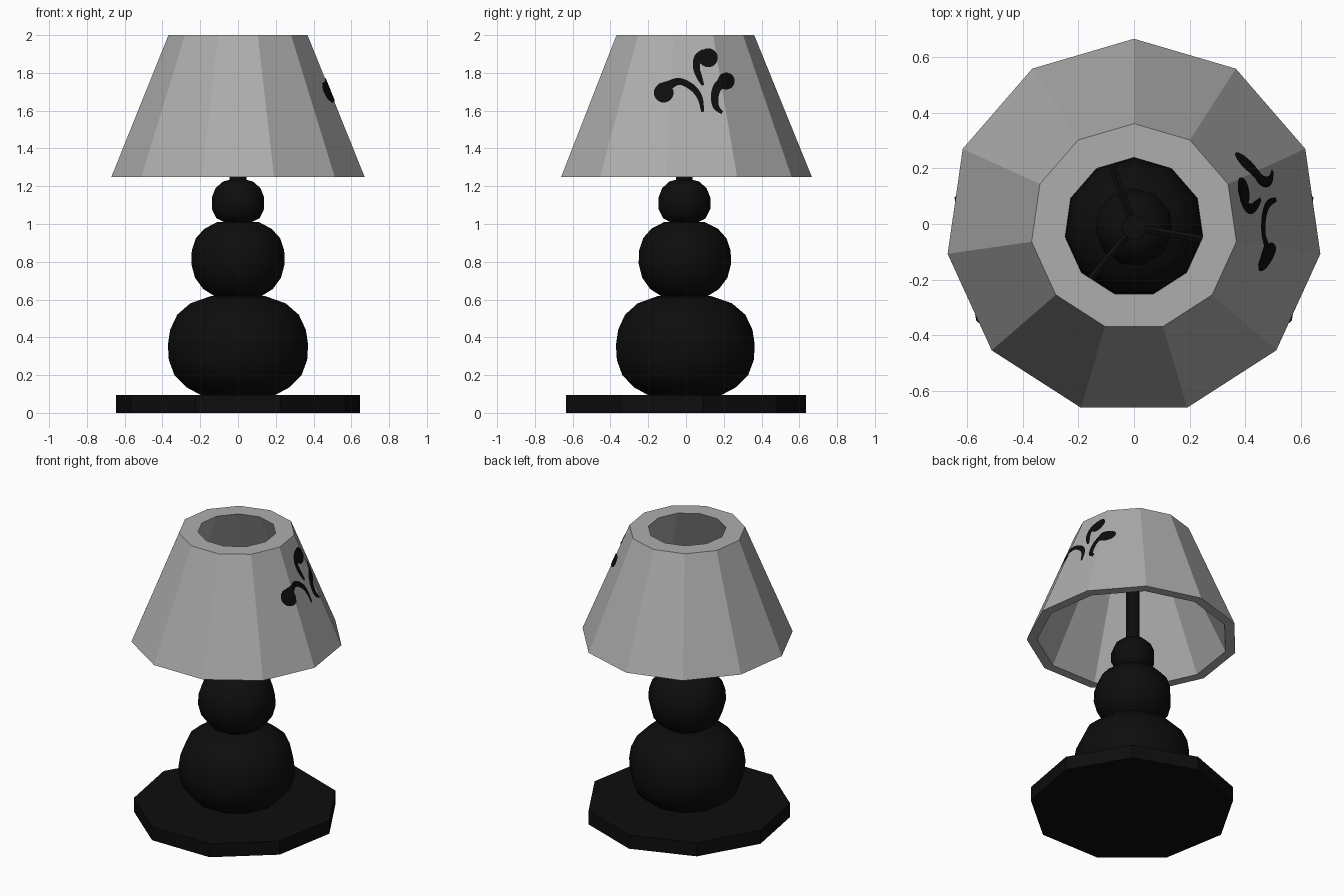
import bpy, bmesh, math
from mathutils import Vector

if "Cube" in bpy.data.objects:
    bpy.data.objects.remove(bpy.data.objects["Cube"])


def material(name, v):
    m = bpy.data.materials.new(name)
    m.diffuse_color = (v, v, v, 1)
    m.use_nodes = True
    m.node_tree.nodes["Principled BSDF"].inputs["Base Color"].default_value = m.diffuse_color
    return m


BLACK = material("black", 0.004)
GREY = material("shade_grey", 0.42)
CY = -0.011  # odd-sided rings sit slightly off centre in y


def finish(name, bm, mat, fix=True):
    if fix:
        bmesh.ops.recalc_face_normals(bm, faces=bm.faces)
    me = bpy.data.meshes.new(name)
    bm.to_mesh(me)
    bm.free()
    me.materials.append(mat)
    ob = bpy.data.objects.new(name, me)
    bpy.context.collection.objects.link(ob)
    return ob


def lathe(name, profile, n, mat, cy=CY, closed=False, smooth=False):
    """Revolve (radius, z) points into n flat sides, one corner pointing to +y."""
    bm = bmesh.new()
    rings = []
    for r, z in profile:
        rings.append([bm.verts.new((r * math.cos(a), cy + r * math.sin(a), z))
                      for a in (math.pi / 2 + math.tau * i / n for i in range(n))])
    pairs = list(zip(rings, rings[1:]))
    if closed:
        pairs.append((rings[-1], rings[0]))
    for lo, hi in pairs:
        for i in range(n):
            j = (i + 1) % n
            bm.faces.new((lo[i], lo[j], hi[j], hi[i]))
    if not closed:
        bm.faces.new(rings[0])
        bm.faces.new(rings[-1])
    ob = finish(name, bm, mat)
    if smooth:
        bpy.ops.object.select_all(action='DESELECT')
        ob.select_set(True)
        bpy.context.view_layer.objects.active = ob
        bpy.ops.object.shade_smooth_by_angle(angle=math.radians(40))
    return ob


# Base plate and stem
lathe("base_plate", [(0.655, 0), (0.655, 0.095)], 9, BLACK, cy=-0.02)
lathe("stem", [(0.045, 1.15), (0.045, 1.68)], 11, BLACK)

# Three stacked squashed balls
lathe("lower_ball", [(0.19, 0.09), (0.275, 0.135), (0.34, 0.20), (0.37, 0.28), (0.375, 0.36),
                     (0.363, 0.44), (0.325, 0.52), (0.255, 0.58), (0.14, 0.62)],
      11, BLACK, smooth=True)
lathe("middle_ball", [(0.12, 0.615), (0.185, 0.655), (0.23, 0.715), (0.25, 0.79), (0.247, 0.86),
                      (0.225, 0.925), (0.18, 0.975), (0.11, 1.01)],
      11, BLACK, smooth=True)
lathe("upper_ball", [(0.065, 1.005), (0.115, 1.03), (0.14, 1.08), (0.14, 1.14),
                     (0.12, 1.19), (0.08, 1.225), (0.04, 1.235)],
      11, BLACK, smooth=True)

# Thick-walled shade
lathe("shade", [(0.677, 1.25), (0.372, 2.0), (0.25, 2.0), (0.612, 1.25)], 11, GREY, closed=True)

# Three arms holding the shade
for k, deg in enumerate((230, 350, 110)):
    bm = bmesh.new()
    bmesh.ops.create_cone(bm, cap_ends=True, segments=6, radius1=0.015, radius2=0.015, depth=0.42)
    arm = finish(f"shade_arm_{k + 1}", bm, BLACK)
    a = math.radians(deg)
    d = Vector((math.cos(a), math.sin(a), 0))
    arm.rotation_euler = d.to_track_quat('Z', 'Y').to_euler()
    arm.location = d * 0.21 + Vector((0, CY, 1.66))


# Painted curls: tapering ribbons laid on the +x faces of the shade
def on_shade(y, z):
    apothem = (0.677 - 0.305 * (z - 1.25) / 0.75) * math.cos(math.pi / 11)
    xs = []
    for k in range(-1, 2):
        t = math.pi / 22 + k * math.tau / 11
        xs.append((apothem - (y - CY) * math.sin(t)) / math.cos(t))
    return Vector((min(xs) + 0.005, y, z))


def spline(p, steps=10):
    """Catmull-Rom through (y, z, half width) points."""
    p = [Vector(q) for q in p]
    p = [2 * p[0] - p[1]] + p + [2 * p[-1] - p[-2]]
    out = []
    for a, b, c, d in zip(p, p[1:], p[2:], p[3:]):
        for i in range(steps):
            t = i / steps
            out.append(0.5 * (2 * b + (c - a) * t + (2 * a - 5 * b + 4 * c - d) * t * t
                              + (3 * b - a - 3 * c + d) * t ** 3))
    return out


def add_face(bm, pts):
    f = bm.faces.new([bm.verts.new(q) for q in pts])
    f.normal_update()
    if f.normal.x < 0:
        f.normal_flip()


def curl(name, path, head, radius):
    bm = bmesh.new()
    pts, rows, m = spline(path), [], 4
    for i, p in enumerate(pts):
        t = pts[min(i + 1, len(pts) - 1)] - pts[max(i - 1, 0)]
        n = Vector((-t.y, t.x)).normalized() * max(p.z, 0.003)
        rows.append([on_shade(p.x + n.x * s, p.y + n.y * s)
                     for s in (2 * j / m - 1 for j in range(m + 1))])
    for lo, hi in zip(rows, rows[1:]):
        for j in range(m):
            add_face(bm, (lo[j], lo[j + 1], hi[j + 1], hi[j]))
    # round head, in rings
    for r in range(5):
        for s in range(24):
            def at(q, u):
                a, rad = math.tau * u / 24, radius * q / 5
                return on_shade(head[0] + rad * math.cos(a), head[1] + rad * math.sin(a))
            q = [at(r + 1, s), at(r + 1, s + 1), at(r, s + 1), at(r, s)]
            add_face(bm, q if r else q[:3])
    finish(name, bm, BLACK, fix=False)


curl("left_curl", [(-0.135, 1.715, 0.03), (-0.09, 1.735, 0.024), (-0.035, 1.755, 0.018),
                   (0.03, 1.725, 0.017), (0.073, 1.67, 0.014), (0.09, 1.585, 0.007)],
     (-0.118, 1.695), 0.052)
curl("top_curl", [(0.10, 1.91, 0.02), (0.065, 1.88, 0.022), (0.055, 1.83, 0.018),
                  (0.07, 1.78, 0.015), (0.092, 1.73, 0.006)],
     (0.118, 1.88), 0.05)
curl("right_curl", [(0.20, 1.755, 0.03), (0.165, 1.72, 0.024), (0.152, 1.67, 0.02),
                    (0.16, 1.62, 0.016), (0.195, 1.585, 0.007)],
     (0.213, 1.757), 0.045)
